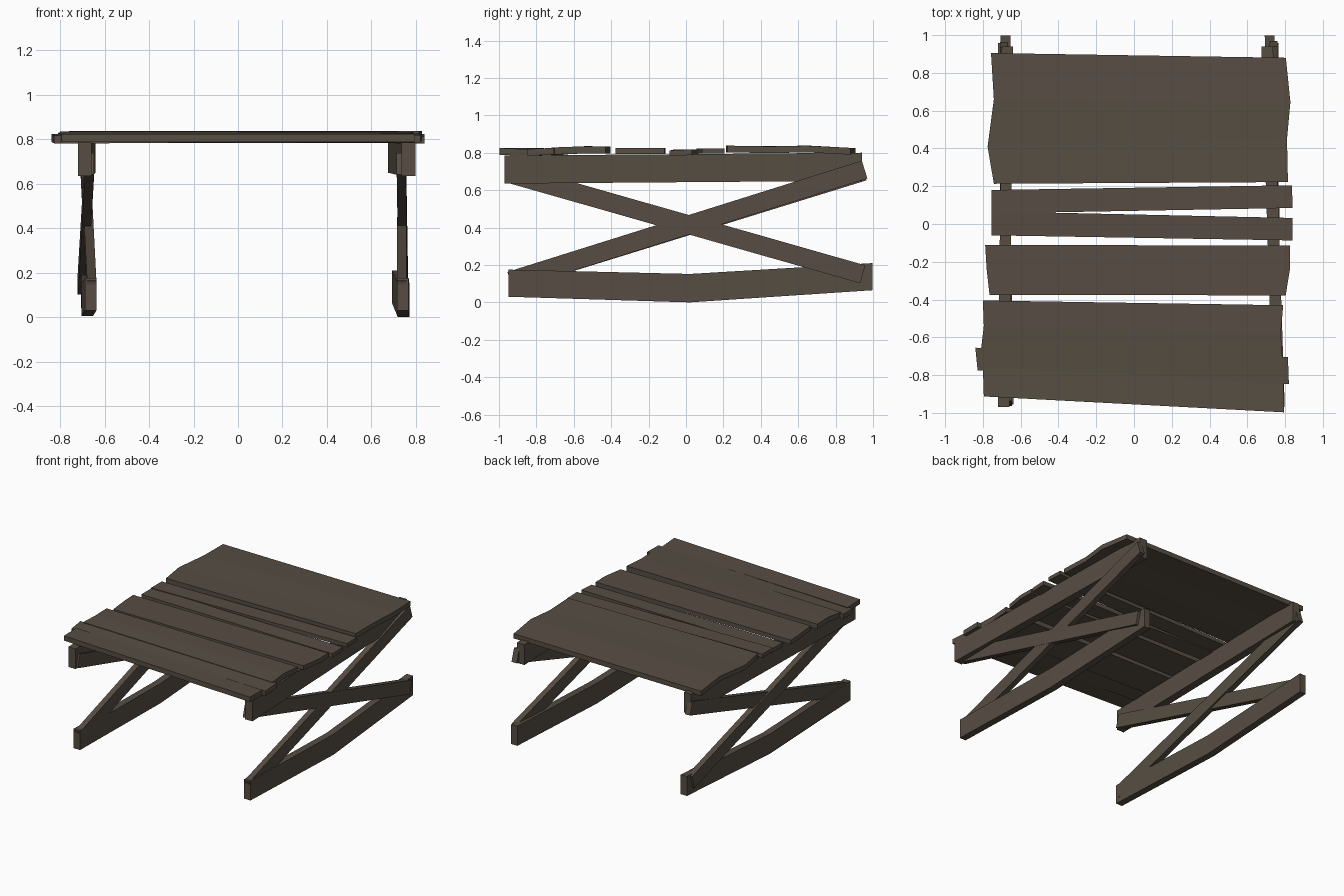
import bpy, bmesh
from mathutils import Vector

wood = bpy.data.materials.new("dark weathered wood")
wood.diffuse_color = (0.095, 0.075, 0.056, 1)


def loft(name, sections):
    """Solid made by joining four-cornered cross-sections end to end."""
    bm = bmesh.new()
    rings = [[bm.verts.new(p) for p in s] for s in sections]
    for a, b in zip(rings, rings[1:]):
        for i in range(4):
            j = (i + 1) % 4
            bm.faces.new((a[i], a[j], b[j], b[i]))
    bm.faces.new(rings[0][::-1])
    bm.faces.new(rings[-1])
    bmesh.ops.recalc_face_normals(bm, faces=bm.faces)
    me = bpy.data.meshes.new(name)
    bm.to_mesh(me)
    bm.free()
    me.materials.append(wood)
    ob = bpy.data.objects.new(name, me)
    bpy.context.collection.objects.link(ob)


def rail(name, stations, w):
    """Beam through (x centre, y, z bottom, z top) stations."""
    h = w / 2
    loft(name, [[(x - h, y, a), (x + h, y, a), (x + h, y, b), (x - h, y, b)]
                for x, y, a, b in stations])


def brace(name, p, q, w=0.042, t=0.1):
    """Straight diagonal board with square-cut ends."""
    p, q = Vector(p), Vector(q)
    d = (q - p).normalized()
    up = Vector((1, 0, 0)).cross(d).normalized() * t / 2
    side = Vector((w / 2, 0, 0))
    loft(name, [[c - side - up, c + side - up, c + side + up, c - side + up]
                for c in (p, q)])


def plank(name, left, right, thick=0.034):
    """Tabletop board: matching left and right edge points (x, y, z top)."""
    low = Vector((0, 0, -thick))
    loft(name, [[Vector(a) + low, Vector(b) + low, Vector(b), Vector(a)]
                for a, b in zip(left, right)])


# Side frames: upper rail, bent lower rail, crossed braces
rail("left_upper_rail", [(-0.69, -0.97, 0.635, 0.785), (-0.67, 0.94, 0.65, 0.80)], 0.06)
rail("right_upper_rail", [(0.767, -0.97, 0.635, 0.785), (0.705, 0.94, 0.65, 0.80)], 0.062)
rail("left_lower_rail", [(-0.663, -0.95, 0.03, 0.175), (-0.678, 0.02, 0.005, 0.152),
                         (-0.68, 0.997, 0.065, 0.21)], 0.052)
rail("right_lower_rail", [(0.742, -0.95, 0.03, 0.175), (0.745, 0.02, 0.0, 0.152),
                          (0.718, 0.997, 0.065, 0.21)], 0.052)
brace("left_falling_brace", (-0.668, -0.95, 0.69), (-0.70, 0.945, 0.15))
brace("left_rising_brace", (-0.658, -0.94, 0.115), (-0.688, 0.95, 0.70))
brace("right_falling_brace", (0.735, -0.95, 0.69), (0.744, 0.945, 0.15))
brace("right_rising_brace", (0.737, -0.94, 0.115), (0.738, 0.955, 0.71))

# Tabletop boards, back to front
plank("back_board",
      [(-0.757, 0.905, 0.824), (-0.742, 0.66, 0.838), (-0.775, 0.41, 0.835), (-0.742, 0.213, 0.838)],
      [(0.804, 0.88, 0.826), (0.828, 0.645, 0.838), (0.81, 0.45, 0.834), (0.815, 0.222, 0.838)], 0.036)
plank("middle_board_1", [(-0.755, 0.18, 0.823), (-0.755, 0.056, 0.823)],
      [(0.836, 0.205, 0.823), (0.84, 0.085, 0.823)], 0.028)
plank("middle_board_2", [(-0.755, 0.067, 0.818), (-0.755, -0.06, 0.818)],
      [(0.84, 0.032, 0.818), (0.84, -0.087, 0.812)], 0.03)
plank("middle_board_3",
      [(-0.788, -0.11, 0.825), (-0.78, -0.24, 0.825), (-0.765, -0.375, 0.825)],
      [(0.825, -0.115, 0.825), (0.827, -0.23, 0.825), (0.803, -0.378, 0.825)], 0.032)
plank("front_board_1",
      [(-0.80, -0.405, 0.834), (-0.795, -0.54, 0.835), (-0.81, -0.665, 0.828)],
      [(0.79, -0.43, 0.834), (0.777, -0.58, 0.833), (0.787, -0.72, 0.828)], 0.038)
plank("front_board_2", [(-0.84, -0.655, 0.824), (-0.828, -0.775, 0.818)],
      [(0.815, -0.705, 0.826), (0.82, -0.848, 0.82)], 0.036)
plank("front_board_3", [(-0.80, -0.76, 0.824), (-0.795, -0.913, 0.825)],
      [(0.79, -0.835, 0.818), (0.795, -0.997, 0.825)], 0.036)
